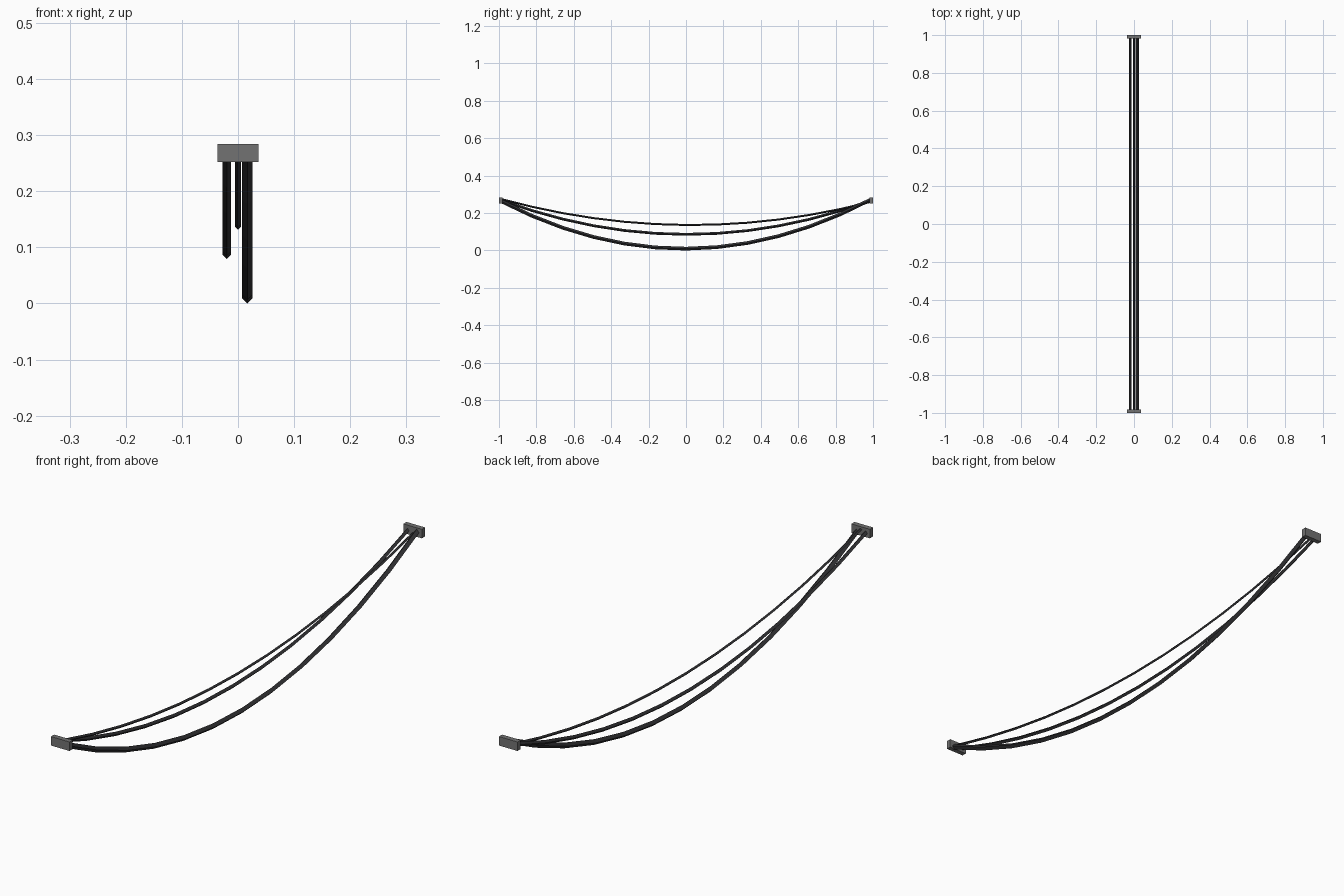
import bpy, bmesh, math
from mathutils import Vector

if "Cube" in bpy.data.objects:
    bpy.data.objects.remove(bpy.data.objects["Cube"])


def material(name, rgb):
    m = bpy.data.materials.new(name)
    m.diffuse_color = (*rgb, 1)
    m.use_nodes = True
    m.node_tree.nodes["Principled BSDF"].inputs["Base Color"].default_value = m.diffuse_color
    return m


CABLE = material("black rubber", (0.033, 0.033, 0.036))
PLATE = material("grey metal", (0.17, 0.17, 0.17))


def finish(bm, name, mat):
    bmesh.ops.recalc_face_normals(bm, faces=bm.faces)
    me = bpy.data.meshes.new(name)
    bm.to_mesh(me)
    bm.free()
    me.materials.append(mat)
    ob = bpy.data.objects.new(name, me)
    bpy.context.collection.objects.link(ob)
    return ob


def box(name, center, size, mat):
    bm = bmesh.new()
    bmesh.ops.create_cube(bm, size=1)
    bmesh.ops.scale(bm, vec=size, verts=bm.verts)
    bmesh.ops.translate(bm, vec=center, verts=bm.verts)
    finish(bm, name, mat)


def cable(name, x, r, bottom, z_front, z_back, segments=12, sides=4):
    """Sagging diamond-section tube, one corner pointing straight down."""
    mid = bottom + r
    end = 0.988
    tilt = (z_back - z_front) / 2
    sag = (z_back + z_front) / 2 - mid
    bm = bmesh.new()
    rings = []
    for i in range(segments + 1):
        t = -1 + 2 * i / segments
        center = Vector((x, t * end, mid + sag * t * t + tilt * t))
        tangent = Vector((0, end, 2 * sag * t + tilt)).normalized()
        up = Vector((1, 0, 0)).cross(tangent)
        ring = []
        for k in range(sides):
            a = 2 * math.pi * k / sides
            ring.append(bm.verts.new(center + Vector((r * math.sin(a), 0, 0)) + up * r * math.cos(a)))
        rings.append(ring)
    for a, b in zip(rings, rings[1:]):
        for k in range(sides):
            n = (k + 1) % sides
            bm.faces.new((a[k], a[n], b[n], b[k]))
    bm.faces.new(rings[0])
    bm.faces.new(rings[-1])
    finish(bm, name, CABLE)


# End brackets
for label, s in (("front", -1), ("back", 1)):
    box(label + "_bracket", (0, s * 0.991, 0.268), (0.073, 0.018, 0.032), PLATE)

# Three hanging cables of different thickness and sag
cable("medium_cable", -0.02, 0.0073, 0.079, 0.269, 0.267)
cable("thin_cable", 0.0, 0.0053, 0.131, 0.275, 0.260)
cable("thick_cable", 0.0165, 0.0097, 0.0, 0.263, 0.272)
